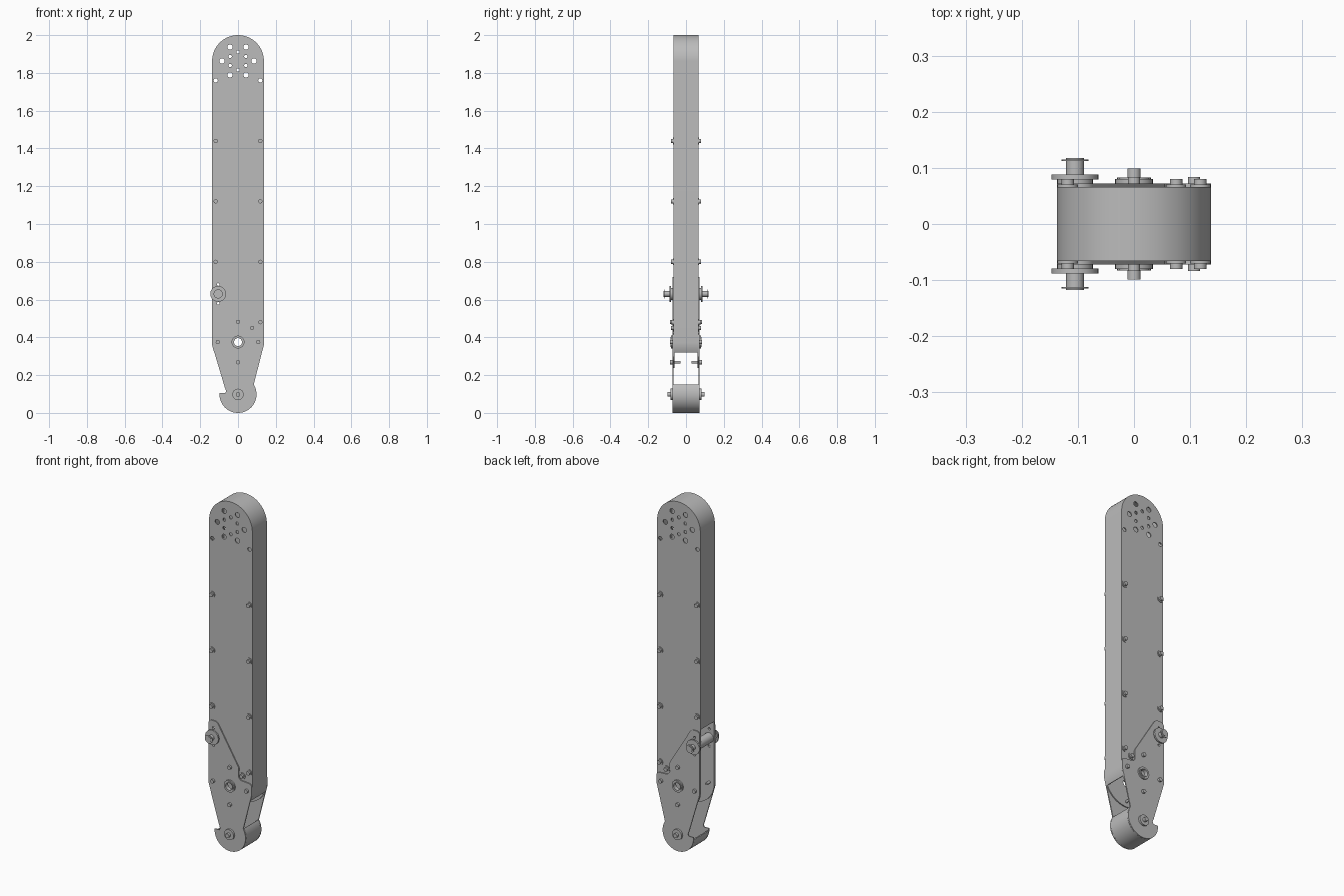
import bpy, bmesh
from math import sin, cos, pi, radians

if "Cube" in bpy.data.objects:
    bpy.data.objects.remove(bpy.data.objects["Cube"])

GREY = (0.5, 0.5, 0.5, 1)
metal = bpy.data.materials.new("plain_grey_metal")
metal.use_nodes = True
metal.diffuse_color = GREY
metal.node_tree.nodes["Principled BSDF"].inputs["Base Color"].default_value = GREY

W = 0.137              # half width of the arm
TOP, HUB, TIP = 1.863, 0.375, 0.098   # heights of the three arc centres
IN, MID, OUT = 0.060, 0.066, 0.072    # plate layers, outwards from the middle


def arc(x, z, r, a0, a1, n=24):
    """Points on an arc, angles in degrees."""
    return [(x + r * cos(radians(a0 + (a1 - a0) * i / n)),
             z + r * sin(radians(a0 + (a1 - a0) * i / n))) for i in range(n + 1)]


def circle(x, z, r, n=24):
    return arc(x, z, r, 0, 360, n)[:-1]


def build(name, slabs):
    """Each slab is (outline and hole loops in x-z, y start, y end)."""
    bm = bmesh.new()
    for loops, y0, y1 in slabs:
        curve = bpy.data.curves.new(name, "CURVE")
        curve.dimensions = "2D"
        curve.fill_mode = "BOTH"
        curve.extrude = abs(y1 - y0) / 2
        for loop in loops:
            spline = curve.splines.new("POLY")
            spline.points.add(len(loop) - 1)
            for p, (x, z) in zip(spline.points, loop):
                p.co = (x, z, 0, 1)
            spline.use_cyclic_u = True
        helper = bpy.data.objects.new(name, curve)
        part = bpy.data.meshes.new_from_object(helper)
        for v in part.vertices:
            x, z, d = v.co
            v.co = (x, (y0 + y1) / 2 - d, z)
        piece = bmesh.new()
        piece.from_mesh(part)
        bmesh.ops.remove_doubles(piece, verts=piece.verts, dist=1e-5)
        bmesh.ops.recalc_face_normals(piece, faces=piece.faces)
        piece.to_mesh(part)
        piece.free()
        bm.from_mesh(part)
        bpy.data.objects.remove(helper)
        bpy.data.curves.remove(curve)
        bpy.data.meshes.remove(part)
    mesh = bpy.data.meshes.new(name)
    for f in bm.faces:
        f.smooth = True
        f.material_index = 0
    bm.to_mesh(mesh)
    bm.free()
    mesh.materials.clear()
    mesh.materials.append(metal)
    mesh.set_sharp_from_angle(angle=radians(35))
    obj = bpy.data.objects.new(name, mesh)
    bpy.context.collection.objects.link(obj)
    return obj


def stack(name, x, z, discs, s):
    """Coaxial discs (radius, y start, y end) on side s."""
    build(name, [([circle(x, z, r)], s * a, s * b) for r, a, b in discs])


# Perimeter wall: up the left side, over the top, part way down the right
def wall_path(r):
    return arc(0, HUB, r, -24, 0, 6) + arc(0, TOP, r, 0, 180, 48) + [(-r, 0.73)]


build("perimeter_wall", [([wall_path(W) + wall_path(W - 0.007)[::-1]], -MID, MID)])

# Curved wall around the hook at the lower end
R = 0.098
build("hook_wall", [([arc(0, TIP, R, 32, -176, 40) + arc(0, TIP, R - 0.007, -176, 32, 40)],
                     -IN - 0.005, IN + 0.005)])

# Hole pattern at the upper end
holes = []
for i in range(6):
    a = i * pi / 3
    holes.append(circle(0.085 * cos(a), TOP + 0.085 * sin(a), 0.014))
    a += pi / 6
    holes.append(circle(0.048 * cos(a), TOP + 0.048 * sin(a), 0.009))
holes += [circle(s * 0.118, 1.76, 0.011) for s in (1, -1)]
hub_hole = circle(0, HUB, 0.021)
PX, PZ = -0.105, 0.63
pin_holes = [circle(PX, PZ + d, 0.007) for d in (0.05, -0.05)]

main_outline = arc(0, TOP, W, 0, 180, 48) + arc(0, HUB, W, 180, 360, 48)
hook_outline = (
    arc(-0.117, 0.70, 0.02, 180, 90, 6) + arc(-0.1, 0.69, 0.03, 90, 32, 6)
    + arc(0.03, 0.485, 0.025, 32, -10, 5)
    + arc(0.08, 0.45, 0.028, 190, 280, 8)
    + arc(0.117, 0.40, 0.02, 90, 0, 6) + [(W, 0.36)]
    + arc(0, TIP, R, 32, -176, 40)
    + [(-0.097, 0.104), (-0.068, 0.104), (-0.063, 0.115), (-0.07, 0.135), (-W, 0.36)])

for side, s in (("front", -1), ("back", 1)):
    # Long main plate and hooked outer plate
    build(side + "_main_plate",
          [([main_outline, hub_hole] + holes + pin_holes, s * IN, s * MID)])
    build(side + "_hook_plate", [([hook_outline, hub_hole] + pin_holes, s * MID, s * OUT)])

    # Flanged bolts along both edges
    spots = [(t * 0.118, z) for z in (1.44, 1.12, 0.8) for t in (1, -1)]
    for x, z in spots + [(0.118, 0.48), (0.075, 0.45)]:
        stack(side + "_edge_bolt", x, z,
              [(0.018, MID, 0.070), (0.011, 0.070, 0.080)], s)

    # Bolts around the hub, with shanks reaching inwards
    for i in range(4):
        a = i * pi / 2
        stack(side + "_hub_bolt", 0.107 * cos(a), HUB + 0.107 * sin(a),
              [(0.007, 0.03, OUT), (0.011, OUT, 0.084)], s)

    # Open bearing ring
    build(side + "_bearing_ring",
          [([circle(0, HUB, 0.034), hub_hole], s * OUT, s * 0.080),
           ([circle(0, HUB, 0.027), hub_hole], s * 0.080, s * 0.083)])

    # Hook pivot
    stack(side + "_hook_pivot", 0, TIP,
          [(0.03, OUT, 0.083), (0.012, 0.083, 0.099)], s)

    # Roller on the side pin
    stack(side + "_pin_roller", PX, PZ,
          [(0.032, OUT, 0.079), (0.042, 0.079, 0.088), (0.016, 0.088, 0.112),
           (0.024, 0.112, 0.115), (0.016, 0.115, 0.118)], s)

# Cross pin between the plates
stack("cross_pin", PX, PZ, [(0.028, -IN, IN)], 1)
